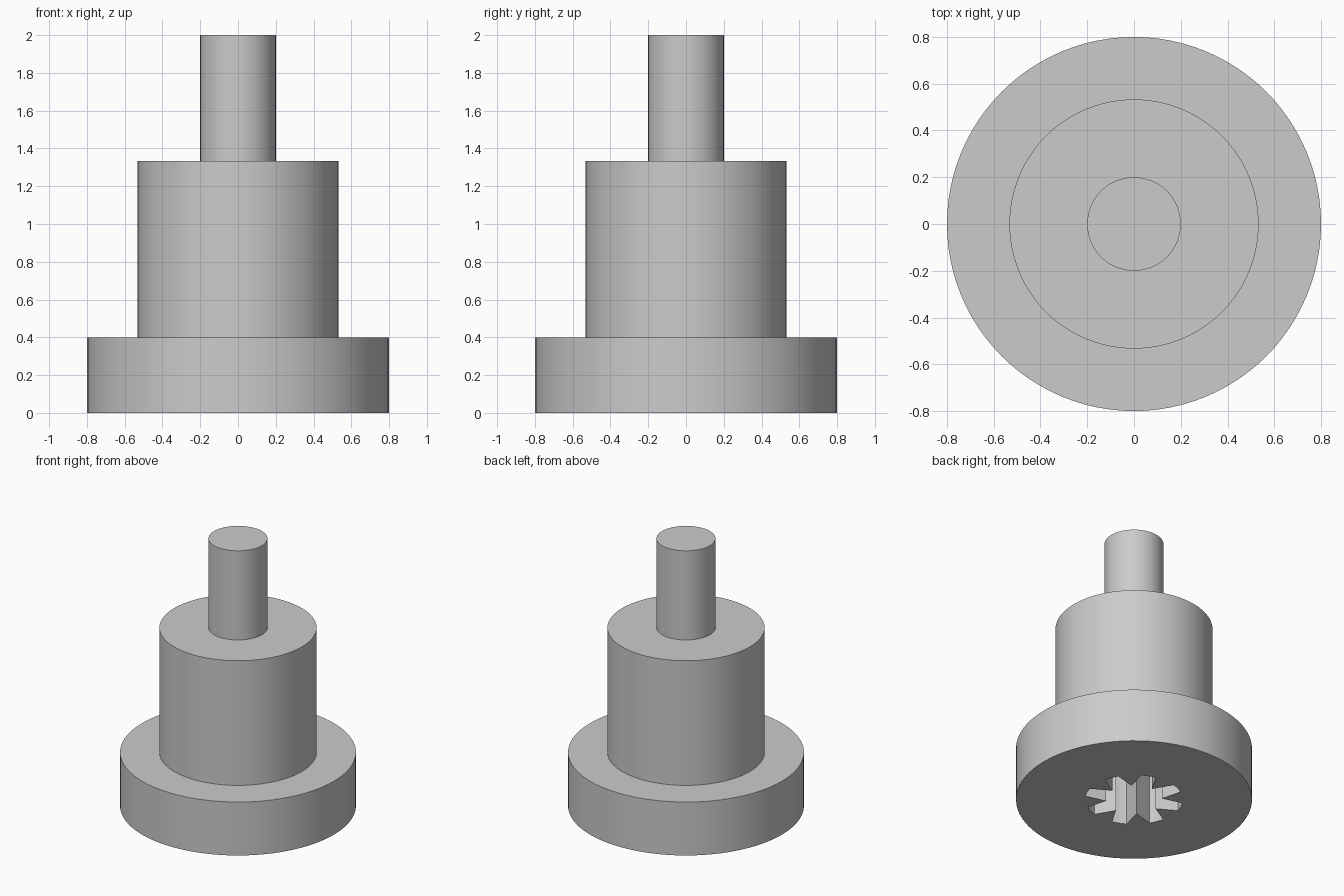
import bpy, bmesh
from math import cos, sin, pi, radians

cube = bpy.data.objects.get("Cube")
if cube:
    bpy.data.objects.remove(cube)

grey = bpy.data.materials.new("plain grey")
grey.use_nodes = True
colour = (0.6, 0.6, 0.6, 1)
grey.diffuse_color = colour
grey.node_tree.nodes["Principled BSDF"].inputs["Base Color"].default_value = colour

SIDES = 96
TEETH = 8


def make_object(name, bm):
    bmesh.ops.recalc_face_normals(bm, faces=bm.faces)
    mesh = bpy.data.meshes.new(name)
    bm.to_mesh(mesh)
    bm.free()
    mesh.materials.append(grey)
    obj = bpy.data.objects.new(name, mesh)
    bpy.context.collection.objects.link(obj)
    return obj


# Stepped body: flange, barrel and stem turned from one profile
bm = bmesh.new()
rings = []
for r, z in [(0.8, 0), (0.8, 0.4), (0.533, 0.4), (0.533, 1.333), (0.2, 1.333), (0.2, 2)]:
    rings.append([bm.verts.new((r * cos(2 * pi * i / SIDES), r * sin(2 * pi * i / SIDES), z))
                  for i in range(SIDES)])
for low, high in zip(rings, rings[1:]):
    for i in range(SIDES):
        j = (i + 1) % SIDES
        bm.faces.new((low[i], low[j], high[j], high[i]))
bm.faces.new(rings[0])
bm.faces.new(rings[-1])
body = make_object("stepped_body", bm)

# Splined socket cutter: pointed teeth between round-ended grooves
bm = bmesh.new()
outline = []
for k in range(TEETH):
    middle = 2 * pi * k / TEETH + pi / 4
    outline.append((0.19, middle))
    for step in range(5):
        outline.append((0.333, middle + radians(13.5 + 4.5 * step)))
base = bm.faces.new([bm.verts.new((r * cos(a), r * sin(a), -0.1)) for r, a in outline])
top = bmesh.ops.extrude_face_region(bm, geom=[base])["geom"]
bmesh.ops.translate(bm, vec=(0, 0, 0.767), verts=[v for v in top if isinstance(v, bmesh.types.BMVert)])
cutter = make_object("socket_cutter", bm)
cutter.hide_render = True
cutter.hide_viewport = True

# Cut the socket up into the underside
cut = body.modifiers.new("socket", "BOOLEAN")
cut.operation = "DIFFERENCE"
cut.solver = "EXACT"
cut.object = cutter
bpy.context.view_layer.objects.active = body
body.select_set(True)
bpy.ops.object.modifier_apply(modifier=cut.name)
bpy.data.objects.remove(cutter)
bpy.ops.object.shade_smooth_by_angle(angle=radians(20))
